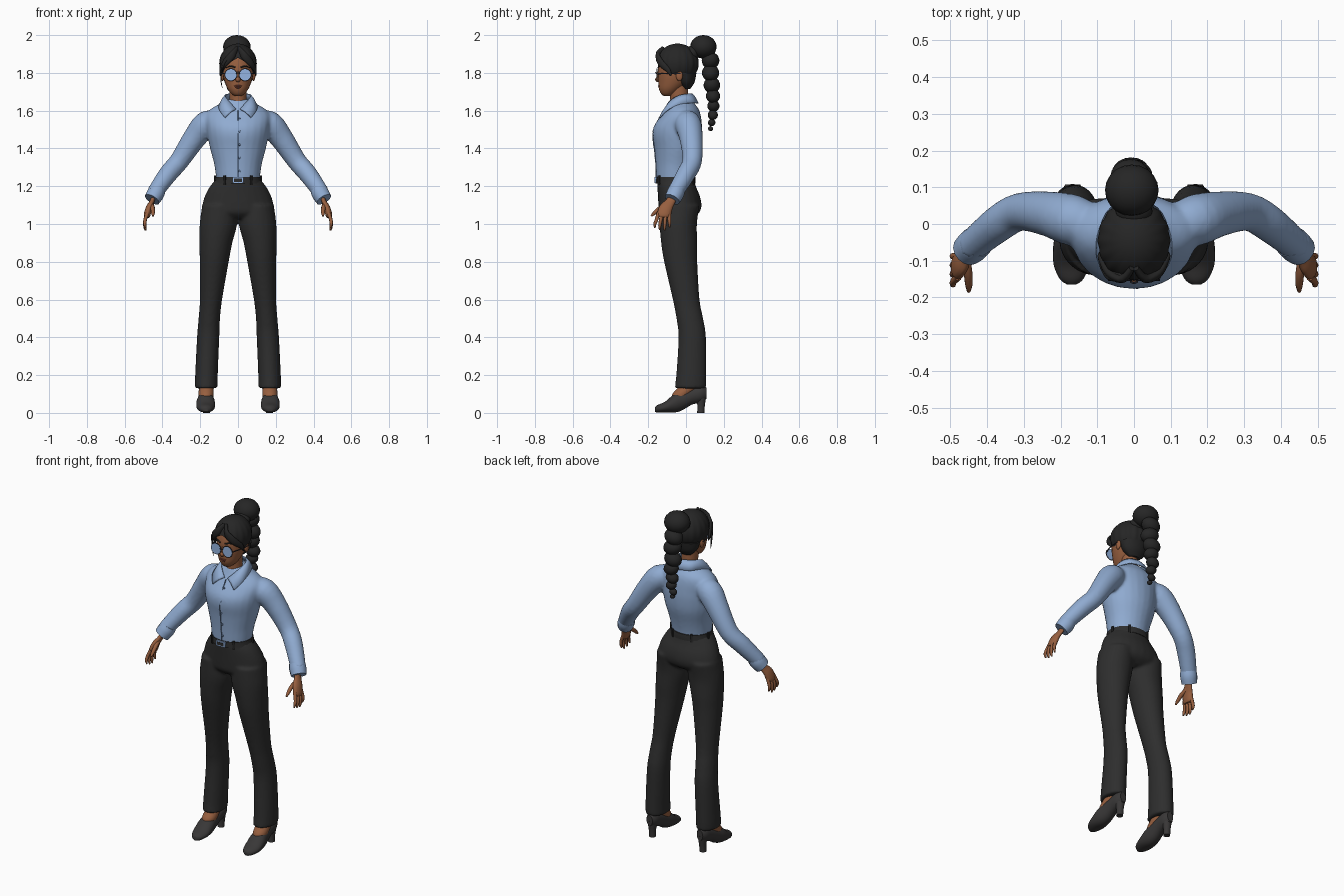
import bpy, bmesh, math
from mathutils import Vector, Matrix

cube = bpy.data.objects.get("Cube")
if cube:
    bpy.data.objects.remove(cube, do_unlink=True)


def material(name, r, g, b):
    m = bpy.data.materials.new(name)
    m.use_nodes = True
    m.diffuse_color = (r, g, b, 1)
    m.node_tree.nodes["Principled BSDF"].inputs["Base Color"].default_value = (r, g, b, 1)
    return m


SHIRT = material("shirt blue", .28, .41, .64)
SEAM = material("seam blue", .12, .19, .32)
CLOTH = material("trouser charcoal", .027, .027, .027)
HAIR = material("hair black", .019, .019, .019)
SKIN = material("skin brown", .31, .115, .05)
LIPS = material("lip brown", .2, .055, .035)
SHOE = material("shoe grey", .04, .038, .038)
LENS = material("lens blue", .3, .46, .76)
METAL = material("frame dark", .03, .03, .04)


def finish(name, bm, mat, mirror=False):
    bmesh.ops.recalc_face_normals(bm, faces=bm.faces)
    me = bpy.data.meshes.new(name)
    bm.to_mesh(me)
    bm.free()
    me.materials.append(mat)
    me.shade_smooth()
    me.set_sharp_from_angle(angle=math.radians(50))
    ob = bpy.data.objects.new(name, me)
    bpy.context.collection.objects.link(ob)
    if mirror:
        ob.modifiers.new("mirror", "MIRROR").use_clip = False
    return ob


def smooth_path(rows, steps=4):
    """Catmull-Rom interpolation of equal-length rows of numbers."""
    rows = [Vector(r) for r in rows]
    out = []
    for i in range(len(rows) - 1):
        a, b = rows[max(i - 1, 0)], rows[i]
        c, d = rows[i + 1], rows[min(i + 2, len(rows) - 1)]
        for s in range(steps):
            t = s / steps
            out.append(b + (c - a) * (.5 * t) + (a * 2 - b * 5 + c * 4 - d) * (.5 * t * t)
                       + (b * 3 - a - c * 3 + d) * (.5 * t ** 3))
    return out + [rows[-1]]


def add_rings(bm, sections, n=20):
    rings = []
    for p, u, v in sections:
        angles = [math.tau * i / n for i in range(n)]
        rings.append([bm.verts.new(p + u * math.cos(a) + v * math.sin(a)) for a in angles])
    for r, q in zip(rings, rings[1:]):
        for i in range(n):
            j = (i + 1) % n
            bm.faces.new((r[i], r[j], q[j], q[i]))
    bm.faces.new(rings[0])
    bm.faces.new(rings[-1])


def add_loft(bm, rows, axis="z", n=24):
    """Rows are (station, centre 1, centre 2, radius 1, radius 2)."""
    secs = []
    for t, c1, c2, r1, r2 in smooth_path(rows):
        if axis == "z":
            secs.append((Vector((c1, c2, t)), Vector((r1, 0, 0)), Vector((0, r2, 0))))
        else:
            secs.append((Vector((c1, t, c2)), Vector((r1, 0, 0)), Vector((0, 0, r2))))
    add_rings(bm, secs, n)


def add_tube(bm, rows, flat=1, ref=(0, 1, 0), n=14):
    """Rows are (x, y, z, radius)."""
    pts = smooth_path(rows)
    secs = []
    for i, r in enumerate(pts):
        t = (pts[min(i + 1, len(pts) - 1)] - pts[max(i - 1, 0)]).to_3d().normalized()
        u = Vector(ref)
        u = (u - t * u.dot(t)).normalized()
        secs.append((r.to_3d(), u * r[3], t.cross(u) * (r[3] * flat)))
    add_rings(bm, secs, n)


def loft(name, rows, mat, mirror=False, axis="z"):
    bm = bmesh.new()
    add_loft(bm, rows, axis)
    return finish(name, bm, mat, mirror)


def tube(name, rows, mat, mirror=False, **kw):
    bm = bmesh.new()
    add_tube(bm, rows, **kw)
    return finish(name, bm, mat, mirror)


def ball(name, pos, size, mat, mirror=False, tilt=0):
    bm = bmesh.new()
    m = Matrix.Translation(pos) @ Matrix.Rotation(tilt, 4, "Y") @ Matrix.Diagonal((*size, 1))
    bmesh.ops.create_uvsphere(bm, u_segments=20, v_segments=12, radius=1, matrix=m)
    return finish(name, bm, mat, mirror)


def box(name, pos, size, mat, mirror=False, turn=0):
    bm = bmesh.new()
    m = Matrix.Translation(pos) @ Matrix.Rotation(turn, 4, "Z") @ Matrix.Diagonal((*size, 1))
    bmesh.ops.create_cube(bm, size=1, matrix=m)
    return finish(name, bm, mat, mirror)


def fuse(ob, voxel=.009):
    """Merge overlapping volumes into one soft cloth surface."""
    m = ob.modifiers.new("fuse", "REMESH")
    m.mode, m.voxel_size, m.use_smooth_shade = "VOXEL", voxel, True
    s = ob.modifiers.new("soften", "SMOOTH")
    s.factor, s.iterations = .5, 5


# Trousers: hips and both legs fused
bm = bmesh.new()
add_loft(bm, [(1.24, 0, -.056, .114, .098), (1.2, 0, -.05, .148, .102), (1.15, 0, -.038, .175, .111),
              (1.1, 0, -.032, .189, .114), (1.06, 0, -.035, .185, .105), (1.03, 0, -.04, .11, .07)])
add_loft(bm, [(1.1, .1, -.034, .09, .106), (1, .104, -.041, .099, .099), (.9, .117, -.036, .087, .096),
              (.8, .126, -.028, .077, .088), (.6, .143, .001, .059, .071), (.5, .152, .02, .057, .071),
              (.4, .158, .033, .059, .073), (.2, .167, .028, .06, .08), (.13, .168, .023, .06, .084)])
fuse(finish("trousers", bm, CLOTH, True))

# Shirt: body and sleeves fused
bm = bmesh.new()
add_loft(bm, [(1.22, 0, -.056, .113, .099), (1.26, 0, -.055, .118, .102), (1.32, 0, -.05, .127, .11),
              (1.4, 0, -.043, .148, .124), (1.47, 0, -.045, .162, .132), (1.52, 0, -.042, .168, .127),
              (1.57, 0, -.028, .172, .107), (1.605, 0, -.02, .15, .089), (1.635, 0, -.022, .1, .07),
              (1.66, 0, -.025, .06, .055)])
add_tube(bm, [(.1, 0, 1.545, .05), (.165, .01, 1.53, .07), (.23, .027, 1.455, .062), (.31, .033, 1.335, .052),
              (.37, 0, 1.265, .05), (.445, -.062, 1.16, .042)], n=20)
fuse(finish("shirt", bm, SHIRT, True))
tube("cuff", [(.425, -.047, 1.185, .044), (.437, -.057, 1.16, .047), (.455, -.073, 1.13, .043)], SHIRT, True)

# Collar: a folded band with pointed front flaps
top = smooth_path([(0, .035, 1.69), (.05, .012, 1.69), (.069, -.035, 1.682), (.052, -.085, 1.655), (.01, -.115, 1.61)])
low = smooth_path([(0, .067, 1.64), (.065, .045, 1.643), (.1, -.03, 1.635), (.1, -.1, 1.605), (.07, -.142, 1.565)])
bm = bmesh.new()
pairs = [(bm.verts.new(a), bm.verts.new((a + b) / 2 + Vector((0, 0, .006))), bm.verts.new(b)) for a, b in zip(top, low)]
for p, q in zip(pairs, pairs[1:]):
    for k in (0, 1):
        bm.faces.new((p[k], q[k], q[k + 1], p[k + 1]))
finish("collar", bm, SHIRT, True).modifiers.new("thickness", "SOLIDIFY").thickness = .007

# Front closure and buttons
tube("placket_seam", [(0, -.116, 1.6, .004), (0, -.146, 1.55, .004), (0, -.169, 1.5, .004), (0, -.173, 1.45, .004),
                      (0, -.165, 1.39, .004), (0, -.157, 1.3, .004), (0, -.157, 1.25, .004)], SEAM, flat=.7)
for z, y in ((1.56, -.142), (1.49, -.173), (1.42, -.171), (1.35, -.162), (1.28, -.158)):
    ball("button", (.008, y, z), (.006, .004, .006), SEAM)

# Belt, loops and buckle
loft("belt", [(1.215, 0, -.055, .127, .106), (1.233, 0, -.055, .122, .106), (1.25, 0, -.055, .12, .105)], CLOTH)
for a in (35, 100, 150):
    r = math.radians(a)
    box("belt_loop", (.124 * math.sin(r), -.055 - .107 * math.cos(r), 1.233), (.012, .01, .046), HAIR, True, r)
box("buckle", (0, -.162, 1.232), (.058, .009, .032), LENS)
box("buckle_inset", (0, -.166, 1.232), (.042, .004, .018), CLOTH)

# Shoes with block heels, and the bare instep
loft("shoe", [(-.165, .17, .018, .012, .012), (-.15, .17, .022, .032, .02), (-.11, .171, .031, .048, .029),
              (-.06, .171, .052, .049, .05), (-.02, .17, .066, .043, .052), (.03, .168, .088, .038, .045),
              (.08, .167, .102, .034, .045), (.108, .167, .105, .02, .03)], SHOE, True, "y")
loft("heel", [(0, .167, .078, .019, .019), (.04, .167, .08, .02, .02), (.1, .167, .08, .029, .029)], SHOE, True)
loft("ankle", [(.2, .168, .03, .036, .038), (.14, .168, .012, .038, .05), (.1, .169, -.022, .04, .05),
               (.07, .17, -.035, .035, .04)], SKIN, True)

# Hands
bm = bmesh.new()
add_tube(bm, [(.443, -.064, 1.15, .022), (.457, -.085, 1.115, .026), (.471, -.106, 1.085, .035),
              (.481, -.117, 1.05, .036), (.483, -.119, 1.035, .028)], flat=.5)
for i in range(4):
    drop = (.014, .004, 0, .016)[i]
    y = -.145 + .019 * i
    add_tube(bm, [(.479, y, 1.06, .01), (.492, y - .012 + .004 * i, 1.02, .0095),
                  (.493, y - .02 + .007 * i, .985 + drop, .008), (.489, y - .02 + .007 * i, .966 + drop, .004)], n=8)
add_tube(bm, [(.46, -.095, 1.105, .014), (.452, -.135, 1.085, .012), (.45, -.165, 1.06, .01),
              (.45, -.184, 1.042, .005)], ref=(1, 0, 0), n=8)
finish("hand", bm, SKIN, True)

# Head and face
loft("neck", [(1.6, 0, -.035, .055, .055), (1.65, 0, -.035, .046, .048), (1.75, 0, -.04, .046, .05)], SKIN)
loft("head", [(1.678, 0, -.1, .018, .018), (1.69, 0, -.094, .036, .038), (1.715, 0, -.083, .055, .06),
              (1.75, 0, -.067, .07, .079), (1.79, 0, -.058, .08, .09), (1.84, 0, -.054, .083, .093),
              (1.9, 0, -.05, .07, .08), (1.93, 0, -.05, .04, .05)], SKIN)
ball("nose", (0, -.148, 1.765), (.013, .015, .014), SKIN)
ball("nose_bridge", (0, -.143, 1.787), (.008, .012, .026), SKIN)
ball("ear", (.082, -.035, 1.785), (.01, .018, .028), SKIN, True)
ball("upper_lip", (0, -.14, 1.731), (.021, .009, .005), LIPS)
ball("lower_lip", (0, -.138, 1.723), (.018, .009, .006), LIPS)
tube("eyebrow", [(.015, -.147, 1.829, .004), (.04, -.139, 1.836, .004), (.063, -.12, 1.828, .002)], HAIR, True)

# Round spectacles
bm = bmesh.new()
bmesh.ops.create_cone(bm, cap_ends=True, segments=24, radius1=.03, radius2=.03, depth=.005,
                      matrix=Matrix.Translation((.038, -.153, 1.79)) @ Matrix.Rotation(math.pi / 2, 4, "X"))
finish("lens", bm, LENS, True)
loop = [math.tau * i / 16 for i in range(17)]
tube("lens_rim", [(.038 + .031 * math.cos(a), -.153, 1.79 + .031 * math.sin(a), .0028) for a in loop], METAL, True, n=6)
tube("spectacle_bridge", [(-.009, -.157, 1.797, .003), (0, -.161, 1.801, .003), (.009, -.157, 1.797, .003)], METAL, n=6)
tube("spectacle_arm", [(.068, -.151, 1.795, .003), (.085, -.1, 1.797, .003), (.092, -.03, 1.796, .003)],
     METAL, True, ref=(0, 0, 1), n=6)

# Hair cap: grooved ellipsoid trimmed along a slanting hairline
bm = bmesh.new()
bmesh.ops.create_uvsphere(bm, u_segments=96, v_segments=32, radius=1)
for v in bm.verts:
    groove = 1 + .014 * math.cos(16 * math.atan2(v.co.y, v.co.x)) * (1 - v.co.z ** 2)
    v.co = Vector((v.co.x * .098 * groove, -.045 + v.co.y * .111 * groove, 1.85 + v.co.z * .105))
for n, p in (((-1, 0, 0), (0, 0, 1.85)), ((-.5, -.62, -1), (0, -.15, 1.878))):
    bmesh.ops.bisect_plane(bm, geom=bm.verts[:] + bm.edges[:] + bm.faces[:], plane_co=p, plane_no=n, clear_outer=True)
finish("hair_cap", bm, HAIR, True)
loft("hair_nape", [(1.715, 0, .004, .035, .018), (1.75, 0, .0, .07, .045), (1.8, 0, -.005, .085, .06)], HAIR)

# Swept fringe and loose side strands
tube("fringe", [(.004, -.118, 1.93, .014), (.03, -.148, 1.895, .02), (.066, -.135, 1.855, .02),
                (.09, -.095, 1.815, .013), (.094, -.08, 1.785, .004)], HAIR, True, flat=.6, ref=(0, 0, 1))
tube("side_strand", [(-.03, -.145, 1.9, .013), (-.068, -.14, 1.86, .013), (-.087, -.118, 1.81, .008),
                     (-.09, -.112, 1.76, .005), (-.083, -.115, 1.72, .002)], HAIR, flat=.6)

# High bun and braided tail
ball("hair_bun", (-.006, .092, 1.938), (.073, .07, .062), HAIR)
ball("hair_tie", (0, .035, 1.905), (.05, .04, .04), HAIR)
tail = [(.13, 1.865, .052), (.13, 1.8, .051), (.137, 1.735, .049), (.143, 1.677, .042),
        (.145, 1.625, .036), (.142, 1.577, .03), (.136, 1.537, .022), (.13, 1.505, .015)]
for i, (y, z, r) in enumerate(tail):
    side = 1 if i % 2 else -1
    ball("braid_lobe", (-.006 + side * .004, y, z), (r * 1.05, r * .9, r * .85), HAIR, tilt=side * .3)
